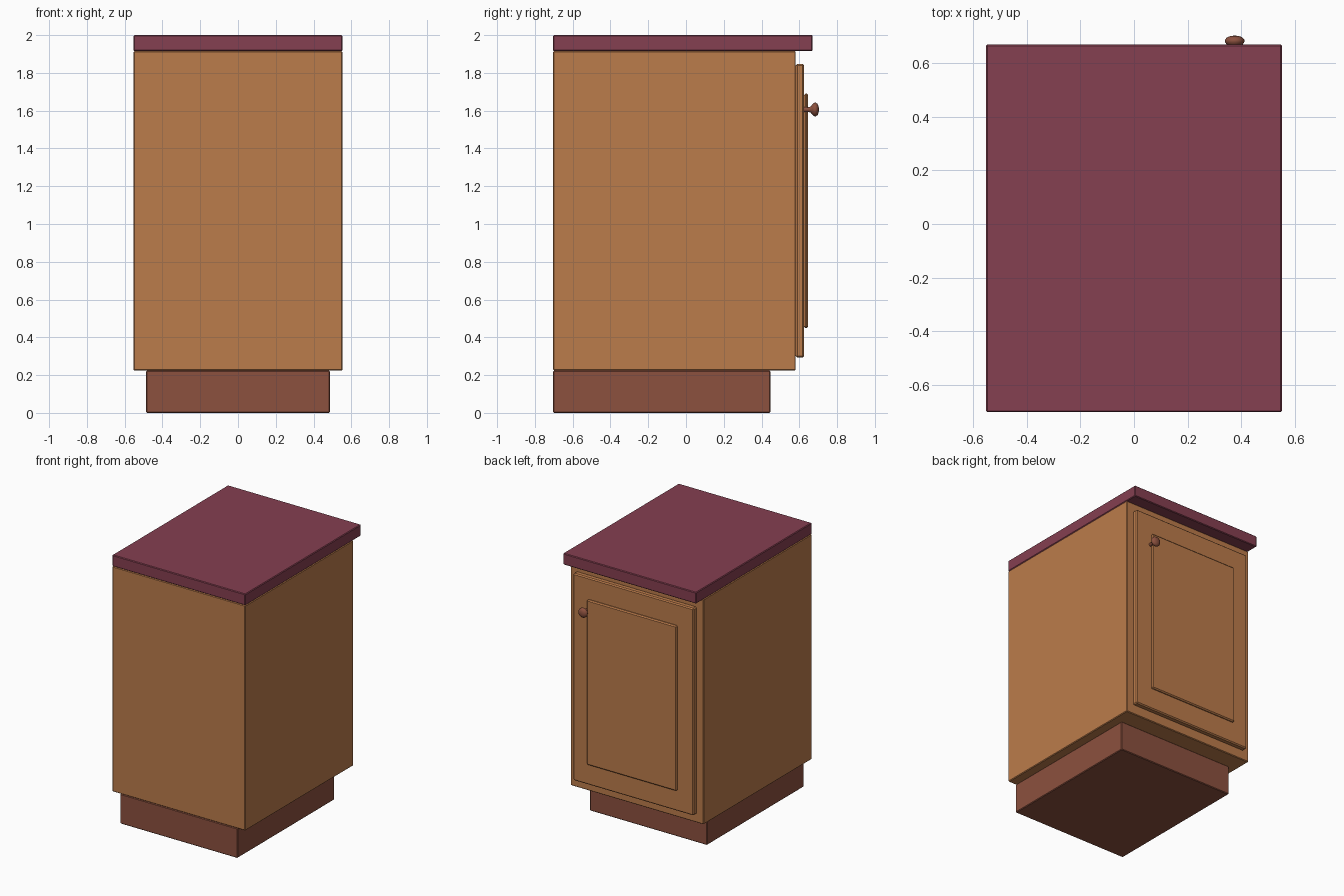
import bpy, bmesh, math
from mathutils import Matrix

if "Cube" in bpy.data.objects:
    bpy.data.objects.remove(bpy.data.objects["Cube"])


def material(name, color):
    m = bpy.data.materials.new(name)
    m.diffuse_color = (*color, 1)
    m.use_nodes = True
    m.node_tree.nodes["Principled BSDF"].inputs["Base Color"].default_value = m.diffuse_color
    return m


WOOD = material("honey wood", (0.50, 0.20, 0.07))
DARK = material("dark reddish brown", (0.262, 0.082, 0.049))
TOP = material("burgundy", (0.235, 0.050, 0.082))


def finish(bm, name, mat):
    bmesh.ops.recalc_face_normals(bm, faces=bm.faces[:])
    me = bpy.data.meshes.new(name)
    bm.to_mesh(me)
    bm.free()
    me.materials.append(mat)
    ob = bpy.data.objects.new(name, me)
    bpy.context.collection.objects.link(ob)
    return ob


def box(name, half_x, y, z, mat, bevel=0.005):
    """Box centred on x = 0 with lightly eased edges."""
    bm = bmesh.new()
    size = (2 * half_x, y[1] - y[0], z[1] - z[0])
    centre = (0, (y[0] + y[1]) / 2, (z[0] + z[1]) / 2)
    bmesh.ops.create_cube(bm, size=1, matrix=Matrix.Translation(centre) @ Matrix.Diagonal((*size, 1)))
    bmesh.ops.bevel(bm, geom=bm.edges[:], offset=bevel, segments=1, affect='EDGES')
    return finish(bm, name, mat)


# Carcass, recessed plinth and overhanging worktop
box("plinth", 0.487, (-0.703, 0.447), (0.0, 0.224), DARK)
box("cabinet_body", 0.553, (-0.703, 0.581), (0.224, 1.915), WOOD)
box("worktop", 0.553, (-0.703, 0.670), (1.915, 2.0), TOP)

# Door with raised panel on the +y side
box("door", 0.50, (0.581, 0.626), (0.292, 1.847), WOOD, 0.008)
box("door_panel", 0.373, (0.624, 0.647), (0.450, 1.690), WOOD, 0.008)

# Turned door knob: (radius, y) profile spun round the y axis
profile = [(0.0, 0.622), (0.013, 0.622), (0.012, 0.645), (0.016, 0.660), (0.030, 0.671),
           (0.036, 0.680), (0.036, 0.688), (0.029, 0.697), (0.016, 0.702), (0.0, 0.704)]
KX, KZ = 0.376, 1.606
bm = bmesh.new()
verts = [bm.verts.new((KX + r, y, KZ)) for r, y in profile]
edges = [bm.edges.new(pair) for pair in zip(verts, verts[1:])]
bmesh.ops.spin(bm, geom=verts + edges, cent=(KX, 0, KZ), axis=(0, 1, 0),
               angle=math.tau, steps=24, use_duplicate=False)
bmesh.ops.remove_doubles(bm, verts=bm.verts[:], dist=0.0003)
knob = finish(bm, "door_knob", DARK)
bpy.context.view_layer.objects.active = knob
knob.select_set(True)
bpy.ops.object.shade_smooth_by_angle(angle=math.radians(40))
